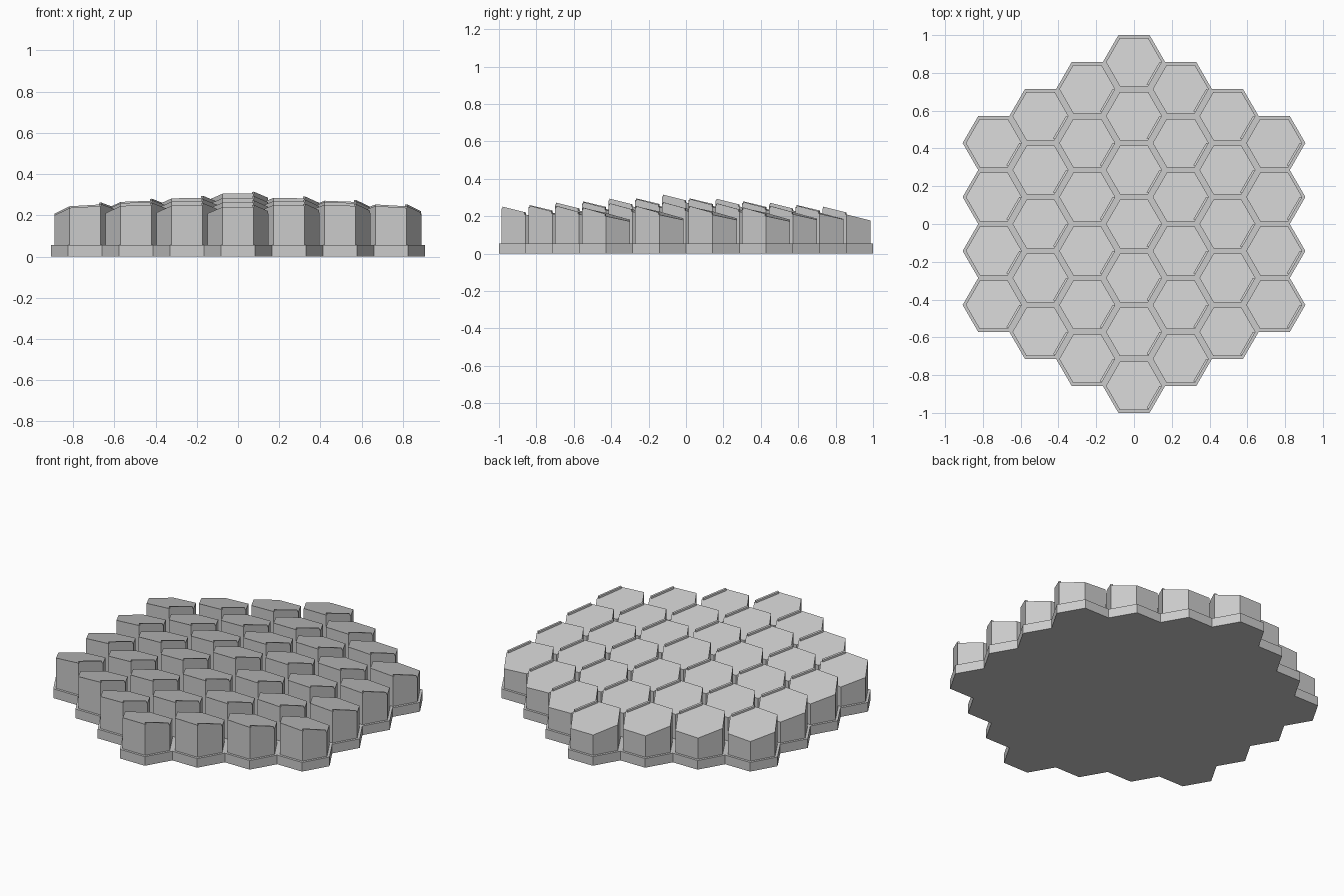
import bpy, bmesh
from math import cos, sin, pi, sqrt, hypot
from mathutils import Vector

if "Cube" in bpy.data.objects:
    bpy.data.objects.remove(bpy.data.objects["Cube"], do_unlink=True)

PITCH = 2 / 7                 # distance between cell rows
CELL_R = PITCH / sqrt(3)      # corner radius of a cell
TILE_R = CELL_R * 0.9         # corner radius of a column
BASE_H = 0.055
RINGS = 3

grey = bpy.data.materials.new("light grey")
grey.use_nodes = True
colour = (0.6, 0.6, 0.6, 1)
grey.diffuse_color = colour
grey.node_tree.nodes["Principled BSDF"].inputs["Base Color"].default_value = colour


def finish(name, bm):
    bmesh.ops.recalc_face_normals(bm, faces=bm.faces)
    mesh = bpy.data.meshes.new(name)
    bm.to_mesh(mesh)
    bm.free()
    mesh.materials.append(grey)
    obj = bpy.data.objects.new(name, mesh)
    bpy.context.collection.objects.link(obj)
    return obj


def hexagon(cx, cy, r):
    return [(cx + r * cos(k * pi / 3), cy + r * sin(k * pi / 3)) for k in range(6)]


def prism(name, outline, bottom, top):
    """Upright prism whose end heights are functions of x and y."""
    bm = bmesh.new()
    low = [bm.verts.new((x, y, bottom(x, y))) for x, y in outline]
    high = [bm.verts.new((x, y, top(x, y))) for x, y in outline]
    bm.faces.new(low[::-1])
    bm.faces.new(high)
    for i in range(len(low)):
        j = (i + 1) % len(low)
        bm.faces.new((low[i], low[j], high[j], high[i]))
    return finish(name, bm)


# Cell centres of the honeycomb
cells = [(q * CELL_R * 1.5, (r + q / 2) * PITCH)
         for q in range(-RINGS, RINGS + 1)
         for r in range(-RINGS, RINGS + 1) if abs(q + r) <= RINGS]

# Base plate: merged cells extruded upwards
bm = bmesh.new()
for cx, cy in cells:
    bm.faces.new([bm.verts.new((x, y, 0)) for x, y in hexagon(cx, cy, CELL_R)])
bmesh.ops.remove_doubles(bm, verts=bm.verts, dist=0.001)
result = bmesh.ops.extrude_face_region(bm, geom=bm.faces[:], use_keep_orig=True)
raised = [g for g in result["geom"] if isinstance(g, bmesh.types.BMVert)]
bmesh.ops.translate(bm, verts=raised, vec=(0, 0, BASE_H))
finish("base_plate", bm)

# Columns with sloping tops, tallest in the middle, and a lip on one edge
for cx, cy in cells:
    centre_h = 0.273 - 0.075 * hypot(cx, cy)

    def slope(x, y):
        return centre_h - 0.08 * cx * (x - cx) - 0.25 * (y - cy)

    corners = hexagon(cx, cy, TILE_R)
    prism("column", corners, lambda x, y: BASE_H - 0.005, slope)

    a, b = Vector(corners[5]), Vector(corners[0])
    along = (b - a) * 0.04
    inward = (Vector((cx, cy)) - (a + b) / 2).normalized() * 0.012
    strip = [a + along, b - along, b - along + inward, a + along + inward]
    prism("lip", strip, lambda x, y: slope(x, y) - 0.005,
          lambda x, y: slope(x, y) + 0.011)
